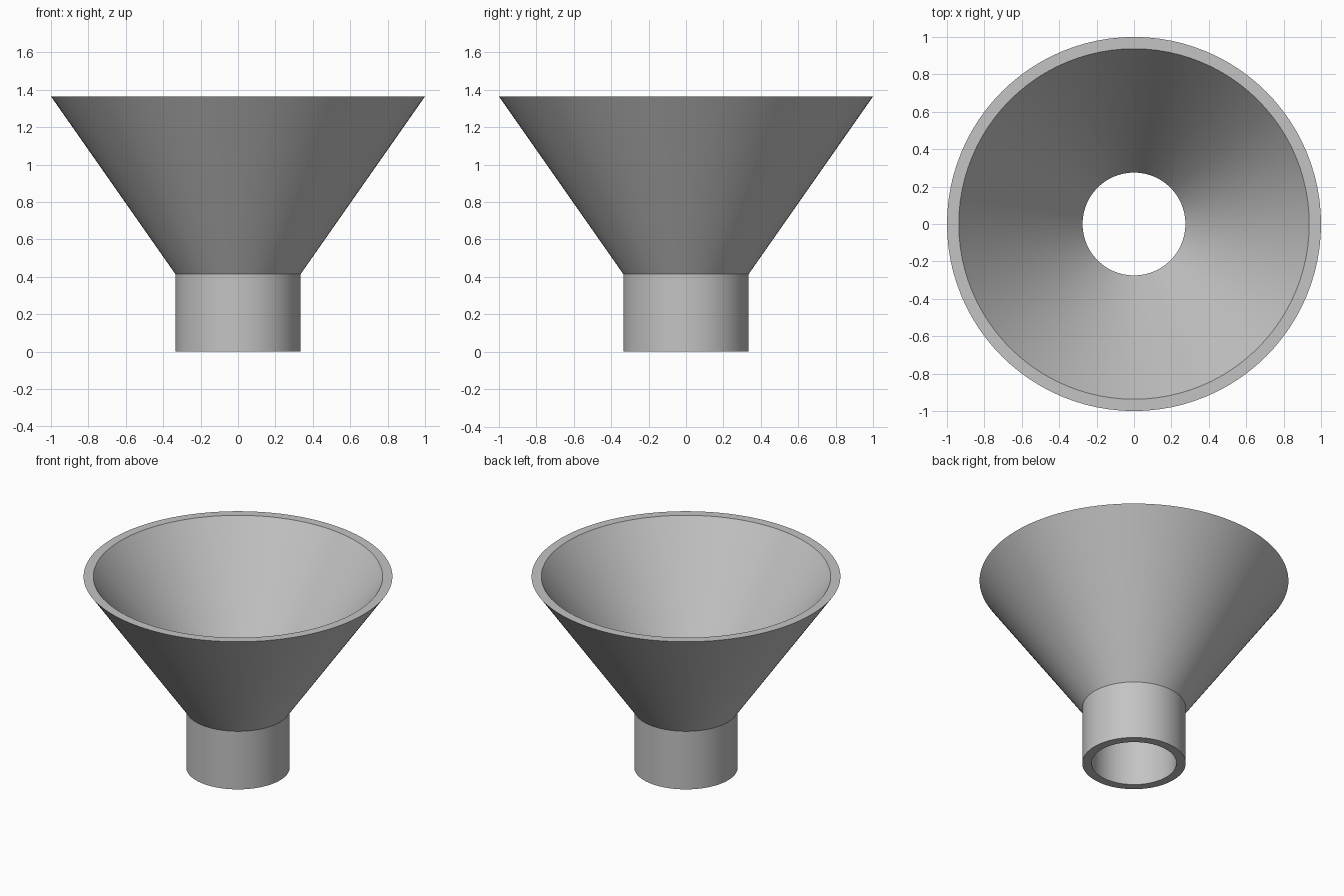
import bpy
import bmesh
import math

cube = bpy.data.objects.get("Cube")
if cube:
    bpy.data.objects.remove(cube, do_unlink=True)

# Plain grey material
grey = bpy.data.materials.new("plain_grey")
grey.use_nodes = True
colour = (0.55, 0.55, 0.55, 1)
grey.diffuse_color = colour
grey.node_tree.nodes["Principled BSDF"].inputs["Base Color"].default_value = colour

SEGMENTS = 96
HEIGHT, NECK = 1.365, 0.415


def lathe(name, profile):
    """Revolve a closed (radius, z) profile around the z axis."""
    bm = bmesh.new()
    rings = []
    for i in range(SEGMENTS):
        a = math.tau * i / SEGMENTS
        rings.append([bm.verts.new((r * math.cos(a), r * math.sin(a), z))
                      for r, z in profile])
    n = len(profile)
    for i in range(SEGMENTS):
        here, after = rings[i], rings[(i + 1) % SEGMENTS]
        for j in range(n):
            k = (j + 1) % n
            bm.faces.new((here[j], after[j], after[k], here[k]))
    bmesh.ops.recalc_face_normals(bm, faces=bm.faces)
    mesh = bpy.data.meshes.new(name)
    bm.to_mesh(mesh)
    bm.free()
    mesh.materials.append(grey)
    obj = bpy.data.objects.new(name, mesh)
    bpy.context.collection.objects.link(obj)
    bpy.ops.object.select_all(action="DESELECT")
    obj.select_set(True)
    bpy.context.view_layer.objects.active = obj
    bpy.ops.object.shade_smooth_by_angle(angle=math.radians(20))
    return obj


# Funnel wall: outer spout, outer cone, rim, inner cone, inner bore
lathe("funnel", [(0.335, 0), (0.335, NECK), (1, HEIGHT),
                 (0.937, HEIGHT), (0.275, NECK), (0.275, 0)])
